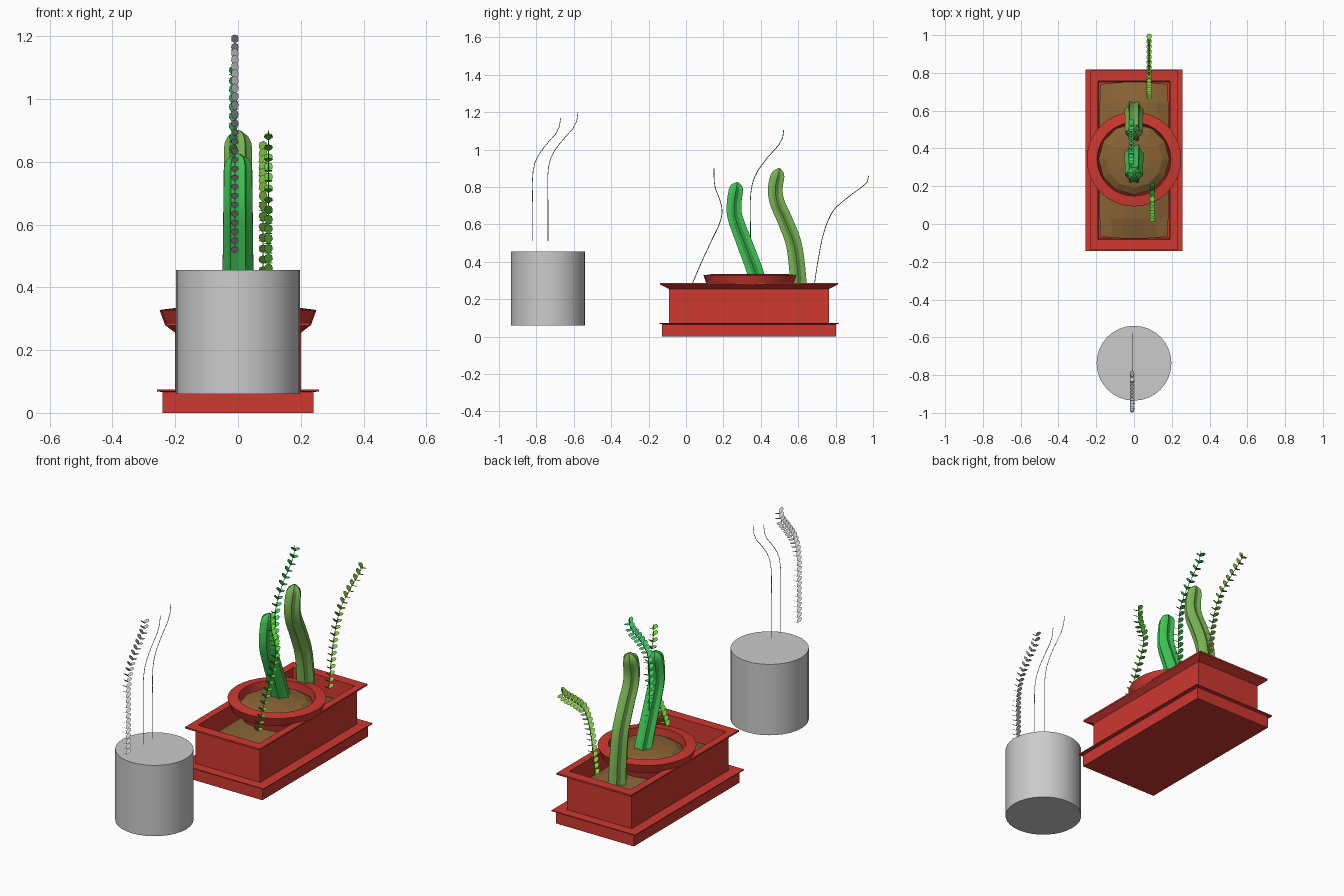
import bpy, bmesh, math
from mathutils import Vector

if "Cube" in bpy.data.objects:
    bpy.data.objects.remove(bpy.data.objects["Cube"])


def material(name, r, g, b):
    m = bpy.data.materials.new(name)
    m.diffuse_color = (r, g, b, 1)
    m.use_nodes = True
    m.node_tree.nodes["Principled BSDF"].inputs["Base Color"].default_value = m.diffuse_color
    return m


RED = material("terracotta_red", .62, .04, .03)
SOIL = material("soil_brown", .25, .125, .035)
BRIGHT = material("cactus_bright", .05, .55, .09)
OLIVE = material("cactus_olive", .19, .46, .085)
LIME = material("leaf_lime", .11, .6, .04)
TEAL = material("leaf_teal", .05, .6, .14)
YELLOW = material("leaf_yellow_green", .25, .6, .06)


def finish(bm, name, mat=None, smooth=False, closed=True):
    if closed:
        bmesh.ops.recalc_face_normals(bm, faces=bm.faces[:])
    me = bpy.data.meshes.new(name)
    bm.to_mesh(me)
    bm.free()
    ob = bpy.data.objects.new(name, me)
    bpy.context.collection.objects.link(ob)
    if mat:
        me.materials.append(mat)
    if smooth:
        bpy.ops.object.select_all(action='DESELECT')
        ob.select_set(True)
        bpy.context.view_layer.objects.active = ob
        bpy.ops.object.shade_smooth_by_angle(angle=math.radians(30))
    return ob


def skin(name, rings, mat=None, smooth=False, cap_end=True):
    """Bridge successive closed rings of points and cap the ends."""
    bm = bmesh.new()
    vs = [[bm.verts.new(p) for p in r] for r in rings]
    n = len(vs[0])
    for a, b in zip(vs, vs[1:]):
        for i in range(n):
            j = (i + 1) % n
            bm.faces.new((a[i], a[j], b[j], b[i]))
    bm.faces.new(vs[0][::-1])
    if cap_end:
        bm.faces.new(vs[-1])
    return finish(bm, name, mat, smooth)


def circle(r, z, y, n):
    return [(r * math.cos(2 * math.pi * i / n), y + r * math.sin(2 * math.pi * i / n), z)
            for i in range(n)]


def lathe(name, profile, y, n, mat=None, smooth=False):
    return skin(name, [circle(r, z, y, n) for r, z in profile], mat, smooth)


def sample(points, count):
    """Evenly spaced (position, tangent) pairs on a smooth curve through (y, z) points."""
    p = [Vector((0, *q)) for q in points]
    p = [2 * p[0] - p[1]] + p + [2 * p[-1] - p[-2]]
    fine = []
    for a, b, c, d in zip(p, p[1:], p[2:], p[3:]):
        for k in range(20):
            t = k / 20
            fine.append(.5 * (2 * b + (c - a) * t + (2 * a - 5 * b + 4 * c - d) * t * t
                              + (3 * b - a - 3 * c + d) * t ** 3))
    fine.append(p[-2])
    lens = [0]
    for a, b in zip(fine, fine[1:]):
        lens.append(lens[-1] + (b - a).length)
    out, k = [], 0
    for i in range(count):
        s = lens[-1] * i / (count - 1)
        while k < len(fine) - 2 and lens[k + 1] < s:
            k += 1
        d = fine[k + 1] - fine[k]
        out.append((fine[k] + d * ((s - lens[k]) / d.length), d.normalized()))
    return out


def sweep(name, points, radii, x=0, sides=4, count=16, groove=1, mat=None, smooth=False):
    """Tube along a path; every other corner is pulled in by groove to form ribs."""
    X, rings = Vector((1, 0, 0)), []
    for i, (p, t) in enumerate(sample(points, count)):
        n, r = t.cross(X), radii(i / (count - 1))
        ring = []
        for k in range(sides):
            a = 2 * math.pi * k / sides
            q = r * (groove if k % 2 else 1)
            ring.append(p + X * (x + q * math.cos(a)) + n * (q * math.sin(a)))
        rings.append(ring)
    return skin(name, rings, mat, smooth)


def leaves(name, points, x, count, length, width, mat=None):
    """Pairs of flat leaves pointing up and away from the stem."""
    X = Vector((1, 0, 0))
    bm = bmesh.new()
    for p, t in sample(points, count):
        n = t.cross(X)
        for side in (-1, 1):
            d = (n * side * .85 + t * .52) * length
            outline = ((0, -.25), (.45, -1), (.85, -.8), (1, 0), (.85, .8), (.45, 1), (0, .25))
            bm.faces.new([bm.verts.new(p + d * u + X * (x + width * v)) for u, v in outline])
    return finish(bm, name, mat, closed=False)


def vine(name, points, x, count, mat):
    leaves(name + "_leaves", points, x, count, .038, .014, mat)
    (y0, z0), (y1, z1) = points[-2:]
    f = .03 / math.hypot(y1 - y0, z1 - z0)
    tip = (y1 + (y1 - y0) * f * .2, z1 + .03)
    sweep(name + "_stem", points + [tip], lambda s: .002, x, 4, 20, 1, mat)


# planter box with tray, flared rim and hollow inside
CY = .337
box_profile = [(.24, .465, 0), (.24, .465, .066), (.258, .48, .069), (.258, .48, .074),
               (.2, .428, .074), (.2, .428, .255), (.23, .475, .278), (.23, .475, .287),
               (.19, .42, .287), (.185, .412, .08)]
skin("planter_box", [[(-a, CY - b, z), (a, CY - b, z), (a, CY + b, z), (-a, CY + b, z)]
                     for a, b, z in box_profile], RED)

# domed soil filling the box
bm = bmesh.new()
bmesh.ops.create_grid(bm, x_segments=6, y_segments=8, size=1)
for v in bm.verts:
    u, w = v.co.x, v.co.y
    v.co = (u * .187 * (1 - .05 * w * w), CY + w * .415 * (1 - .03 * u * u),
            .185 + .045 * (1 - u * u) * (1 - w ** 4))
finish(bm, "box_soil", SOIL, closed=False)

# round pot sunk into the box, and its soil
PY = .343
lathe("round_pot", [(.14, .1), (.185, .275), (.232, .278), (.25, .328), (.195, .335), (.188, .26)],
      PY, 32, RED, True)
lathe("pot_soil", [(.188, .27), (.188, .295), (.15, .318), (.08, .33), (.02, .333)], PY, 12, SOIL)


# ribbed cacti with rounded tips
def cactus_radius(s):
    r = .052 - .008 * s
    return r * math.sqrt(max(.03, 1 - max(0, (s - .92) / .08) ** 2))


sweep("short_cactus", [(.395, .25), (.365, .36), (.305, .52), (.262, .64), (.258, .72), (.275, .825)],
      cactus_radius, 0, 12, 40, .72, BRIGHT, True)
sweep("tall_cactus", [(.605, .2), (.595, .36), (.575, .5), (.53, .62), (.487, .72), (.478, .8), (.5, .9)],
      cactus_radius, 0, 12, 40, .72, OLIVE, True)

# leafy vines
vine("front_vine", [(.035, .285), (.075, .38), (.13, .5), (.185, .62), (.19, .7), (.155, .8), (.15, .87)],
     .097, 19, LIME)
vine("middle_vine", [(.345, .34), (.345, .55), (.345, .75), (.37, .86), (.43, .95), (.5, 1.03), (.52, 1.075)],
     -.015, 22, TEAL)
vine("back_vine", [(.685, .27), (.705, .4), (.735, .55), (.785, .67), (.86, .74), (.94, .8), (.972, .83)],
     .08, 20, YELLOW)

# separate grey cylinder with loose leaf strand and bare stems above it
lathe("spare_cylinder", [(.198, .06), (.198, .455)], -.737, 32, None, True)
leaves("spare_leaves", [(-.967, .51), (-.967, .7), (-.965, .88), (-.935, .99), (-.87, 1.08),
                        (-.82, 1.14), (-.81, 1.18)], -.01, 26, .037, .012)
stem = [(0, .51), (0, .7), (0, .86), (.02, .95), (.075, 1.03), (.135, 1.1), (.15, 1.17)]
sweep("spare_stem_short", [(y - .82, z) for y, z in stem], lambda s: .0018, -.01)
sweep("spare_stem_tall", [(y * 1.07 - .738, .51 + (z - .51) * 1.045) for y, z in stem],
      lambda s: .0018, -.01)
